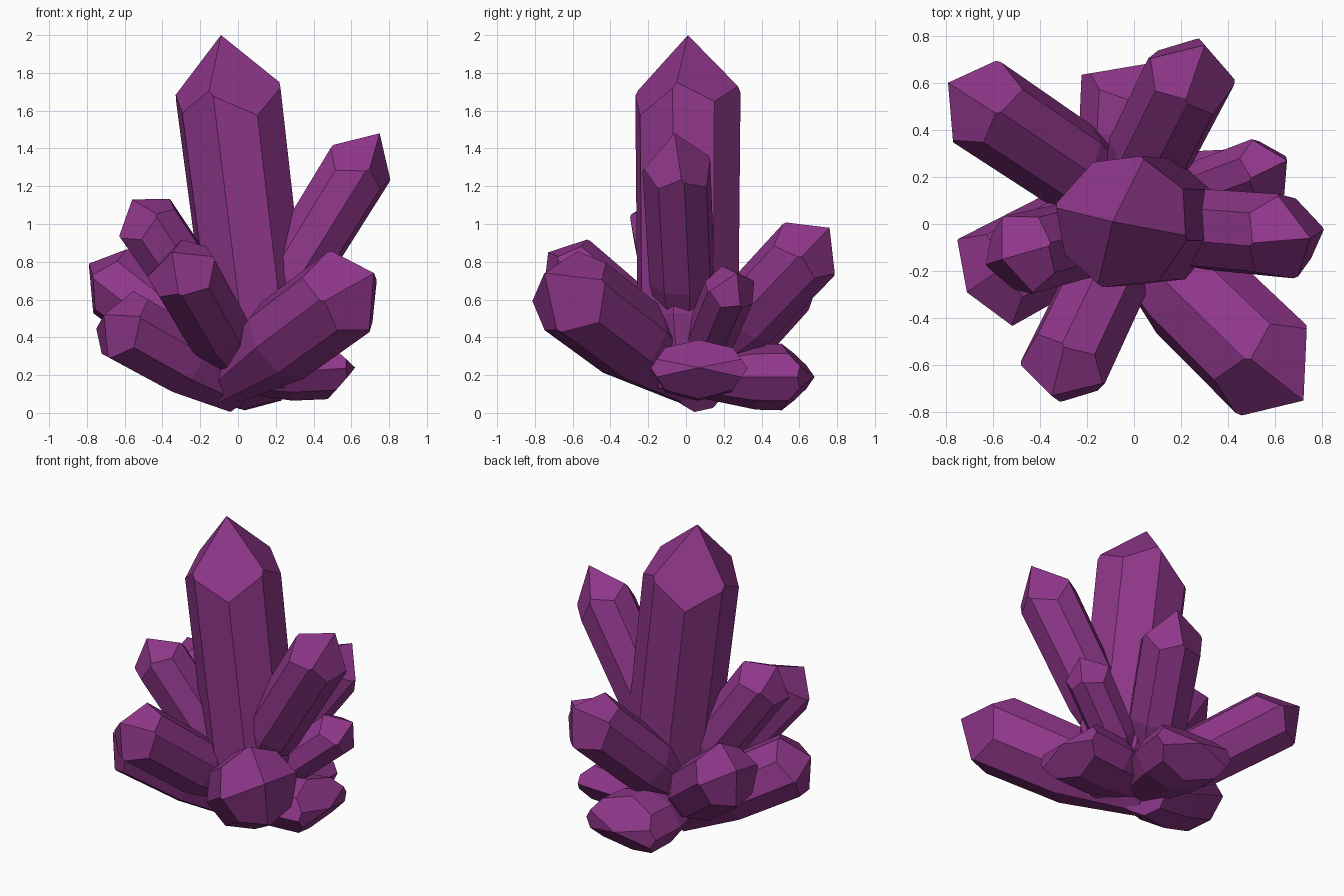
import bpy, bmesh, math
from mathutils import Vector

if "Cube" in bpy.data.objects:
    bpy.data.objects.remove(bpy.data.objects["Cube"])

purple = bpy.data.materials.new("amethyst purple")
purple.diffuse_color = (0.27, 0.037, 0.25, 1)
purple.use_nodes = True
purple.node_tree.nodes["Principled BSDF"].inputs["Base Color"].default_value = purple.diffuse_color


def crystal(name, base, tip, radius, slope, roll, kink=0.35, foot=0.5, wide=1.0, sides=8):
    """Prism growing from a narrow foot, cut to a point by four planes through the tip."""
    base, tip = Vector(base), Vector(tip)
    axis = (tip - base).normalized()
    length = (tip - base).length
    u = axis.cross(Vector((0, 1, 0.01)) if abs(axis.z) > 0.9 else Vector((0, 0, 1))).normalized()
    v = axis.cross(u)

    def around(a, w=1.0):
        return u * math.cos(a) * w + v * math.sin(a)

    bm = bmesh.new()
    rings = []
    for t, r in ((0, foot), (kink, 0.96), (1.3, 1.03)):
        rings.append([bm.verts.new(base + axis * length * t
                      + around(roll + 2 * math.pi * i / sides, wide) * radius * r)
                      for i in range(sides)])
    for lo, hi in zip(rings, rings[1:]):
        for i in range(sides):
            j = (i + 1) % sides
            bm.faces.new((lo[i], lo[j], hi[j], hi[i]))
    bm.faces.new(rings[0][::-1])
    bm.faces.new(rings[-1])

    # pointed end: four sloping cuts (a level ridge on the broad crystals)
    for k in range(4):
        a = roll + math.pi / 4 + k * math.pi / 2
        no = (axis + around(a, wide ** -3) * slope * (1.1 if k % 2 else 0.95)).normalized()
        bmesh.ops.bisect_plane(bm, geom=bm.verts[:] + bm.edges[:] + bm.faces[:],
                               plane_co=tip, plane_no=no, clear_outer=True)
        bmesh.ops.holes_fill(bm, edges=bm.edges[:], sides=0)
    bmesh.ops.remove_doubles(bm, verts=bm.verts[:], dist=0.002)
    bmesh.ops.recalc_face_normals(bm, faces=bm.faces[:])
    mesh = bpy.data.meshes.new(name)
    bm.to_mesh(mesh)
    bm.free()
    mesh.materials.append(purple)
    bpy.context.collection.objects.link(bpy.data.objects.new(name, mesh))


# tall centre crystal and its upright neighbours
crystal("main_crystal", (0.14, 0.01, 0.12), (-0.09, 0.01, 2.0), 0.29, 1.4, -0.28, 0.2, 0.6)
crystal("right_tall_crystal", (0.02, 0.0, 0.3), (0.75, -0.06, 1.48), 0.185, 1.4, 0.3)
crystal("left_upper_crystal", (0.02, 0.0, 0.28), (-0.56, -0.15, 1.13), 0.175, 0.95, 0.1)

# leaning crystals around the middle
crystal("front_right_crystal", (-0.08, 0.03, 0.15), (0.72, -0.75, 0.74), 0.245, 1.15, 0.2, 0.4)
crystal("front_left_crystal", (0.0, 0.0, 0.24), (-0.35, -0.73, 0.85), 0.19, 0.95, 0.3)
crystal("back_left_crystal", (0.0, 0.07, 0.18), (-0.79, 0.6, 0.79), 0.2, 1.15, 0.1)
crystal("back_right_crystal", (-0.05, 0.07, 0.25), (0.3, 0.76, 0.98), 0.195, 1.15, 0.25)
crystal("small_right_crystal", (0.05, 0.05, 0.22), (0.65, 0.27, 0.74), 0.14, 1.1, 0.2)

# low crystals near the ground, broad and flat
crystal("low_left_crystal", (0.0, 0.09, 0.12), (-0.71, -0.29, 0.52), 0.2, 0.8, 0.15, 0.4, 0.65, 1.1)
crystal("low_right_crystal", (0.0, 0.06, 0.2), (0.62, 0.07, 0.24), 0.16, 0.9, -0.785, 0.45, 0.6, 1.6)
crystal("low_back_crystal", (0.0, 0.06, 0.19), (0.05, 0.68, 0.19), 0.18, 0.9, -0.785, 0.5, 0.6, 1.5)
